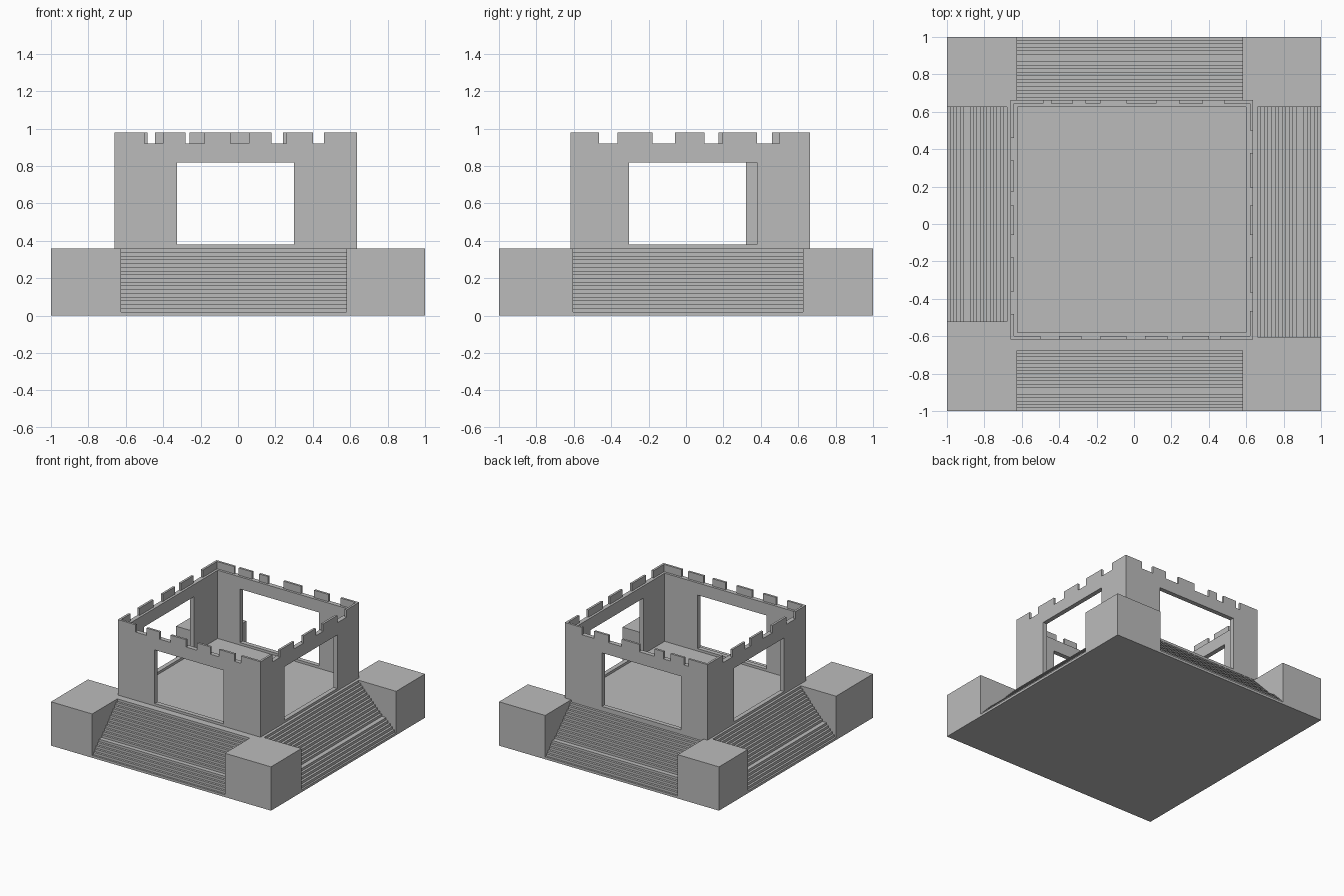
import bpy
import bmesh
from mathutils import Vector

old = bpy.data.objects.get("Cube")
if old:
    bpy.data.objects.remove(old, do_unlink=True)

stone = bpy.data.materials.new("grey stone")
stone.use_nodes = True
stone.diffuse_color = (0.5, 0.5, 0.5, 1)
stone.node_tree.nodes["Principled BSDF"].inputs["Base Color"].default_value = (0.5, 0.5, 0.5, 1)


def finish(name, bm):
    bmesh.ops.recalc_face_normals(bm, faces=bm.faces)
    mesh = bpy.data.meshes.new(name)
    bm.to_mesh(mesh)
    bm.free()
    mesh.materials.append(stone)
    obj = bpy.data.objects.new(name, mesh)
    bpy.context.collection.objects.link(obj)
    return obj


def box(name, x, y, z):
    bm = bmesh.new()
    bmesh.ops.create_cube(bm, size=1)
    for v in bm.verts:
        v.co = Vector([(r[0] + r[1]) / 2 + c * (r[1] - r[0]) for c, r in zip(v.co, (x, y, z))])
    return finish(name, bm)


def cut(target, cutter):
    """Subtract the cutter, bake the result and discard the cutter."""
    mod = target.modifiers.new("cut", 'BOOLEAN')
    mod.operation = 'DIFFERENCE'
    mod.solver = 'EXACT'
    mod.object = cutter
    bpy.context.view_layer.objects.active = target
    bpy.ops.object.modifier_apply(modifier=mod.name)
    bpy.data.objects.remove(cutter, do_unlink=True)


def stair_cutter(axis, sign, span, top):
    """Space above a flight of steps that climbs towards the centre."""
    rise, steps = 0.02, 17
    run = (0.985 - top) / steps
    d, z = 0.985, rise
    profile = [(1.1, z), (d, z)]
    for i in range(steps - 1):
        z += rise
        profile.append((d, z))
        d -= run * (2 if i == 4 else 1)  # one deeper tread
        profile.append((d, z))
    profile += [(d, 0.5), (1.1, 0.5)]
    bm = bmesh.new()
    ends = []
    for s in span:
        ends.append([bm.verts.new((sign * p, s, h) if axis == 'x' else (s, sign * p, h))
                     for p, h in profile])
        bm.faces.new(ends[-1])
    for i in range(len(profile)):
        j = (i + 1) % len(profile)
        bm.faces.new((ends[0][i], ends[0][j], ends[1][j], ends[1][i]))
    return finish("stair_cutter", bm)


# Stepped platform with four corner blocks
base = box("stepped_base", (-1, 1), (-1, 1), (0, 0.36))
for flight in (('y', -1, (-0.625, 0.58), 0.675), ('y', 1, (-0.625, 0.58), 0.66),
               ('x', -1, (-0.52, 0.625), 0.68), ('x', 1, (-0.605, 0.625), 0.66)):
    cut(base, stair_cutter(*flight))

# Wall ring and the thinner parapet standing on its outer edge
X, Y = (-0.66, 0.637), (-0.617, 0.663)


def ring(name, thickness, z):
    obj = box(name, X, Y, z)
    inner = [(r[0] + thickness, r[1] - thickness) for r in (X, Y)]
    cut(obj, box("inside_cutter", *inner, (z[0] - 0.1, z[1] + 0.1)))
    return obj


walls = ring("walls", 0.037, (0.36, 0.92))
parapet = ring("parapet", 0.018, (0.92, 0.98))


def through(side, span, z):
    """Box that passes through one wall only."""
    r = X if side in ("left", "right") else Y
    edge = r[1] if side in ("left", "back") else r[0]
    depth = (edge - 0.1, edge + 0.1)
    if r is X:
        return box("gap_cutter", depth, span, z)
    return box("gap_cutter", span, depth, z)


# Large openings and uneven battlement gaps, wall by wall
openings = {"front": (-0.325, 0.30), "back": (-0.42, 0.30),
            "left": (-0.305, 0.38), "right": (-0.33, 0.32)}
gaps = {
    "front": [(-0.50, -0.40), (-0.28, -0.18), (-0.04, 0.06), (0.18, 0.26), (0.40, 0.46)],
    "back": [(-0.485, -0.445), (-0.325, -0.26), (-0.18, -0.04), (0.12, 0.24), (0.37, 0.48)],
    "left": [(-0.465, -0.365), (-0.18, -0.06), (0.10, 0.195), (0.38, 0.50)],
    "right": [(-0.48, -0.36), (-0.18, -0.06), (0.10, 0.175), (0.34, 0.46)],
}
for side, span in openings.items():
    cut(walls, through(side, span, (0.38, 0.82)))
    for gap in gaps[side]:
        cut(parapet, through(side, gap, (0.9, 1.0)))
